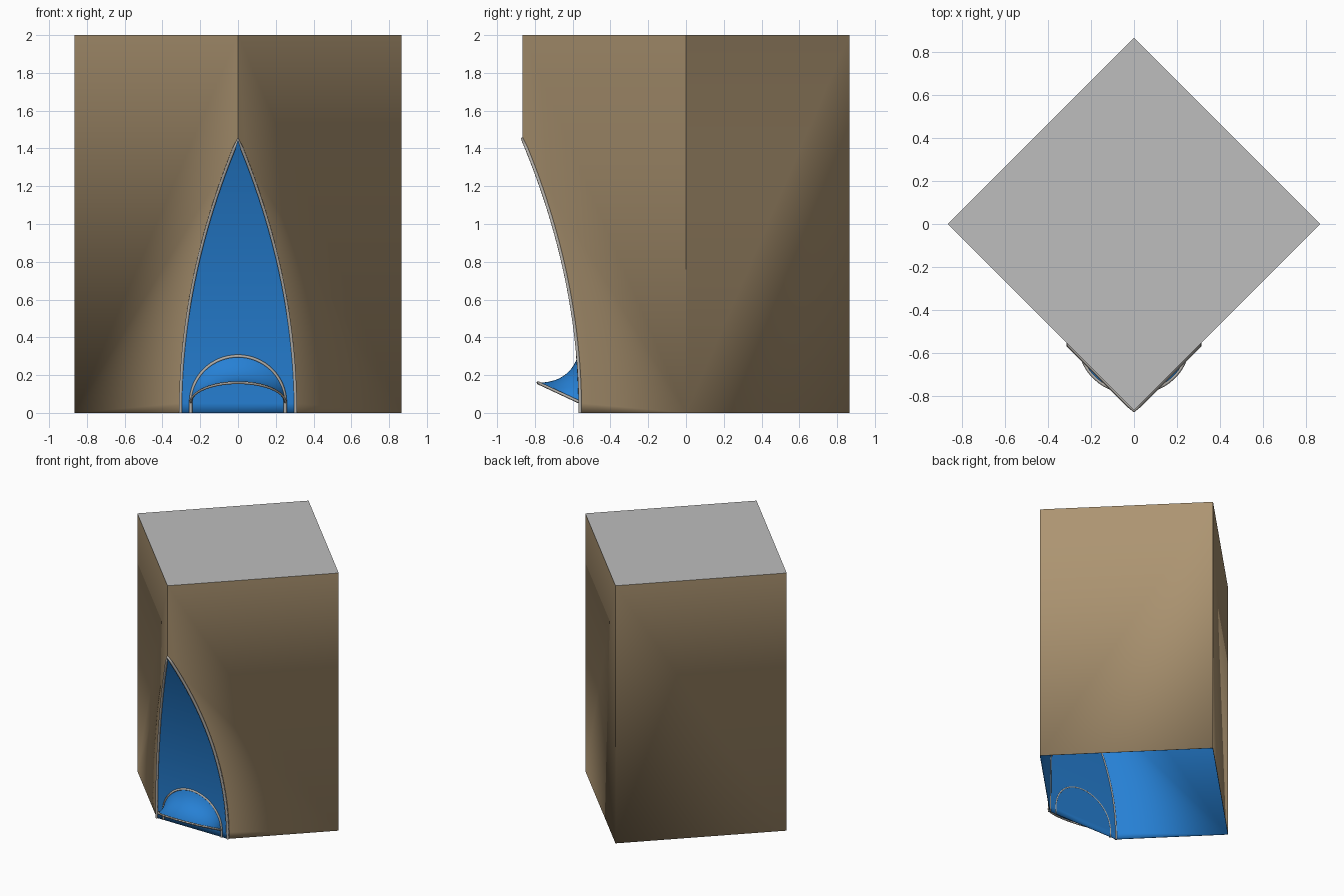
import bpy, bmesh, math
from mathutils import Vector

if "Cube" in bpy.data.objects:
    bpy.data.objects.remove(bpy.data.objects["Cube"])


def material(name, rgb):
    m = bpy.data.materials.new(name)
    lin = [c / 255 / 12.92 if c / 255 <= 0.04045 else ((c / 255 + 0.055) / 1.055) ** 2.4 for c in rgb]
    m.diffuse_color = (*lin, 1)
    m.use_nodes = True
    m.node_tree.nodes["Principled BSDF"].inputs["Base Color"].default_value = m.diffuse_color
    return m


ROOF = material("roof grey", (190, 190, 190))
WALL = material("wall tan", (172, 148, 113))
GLASS = material("glass blue", (38, 128, 212))
TRIM = material("trim grey", (178, 174, 168))

D, H = 0.865, 2.0             # half diagonal and height of the tower
CUT_Y, CUT_Z, N = -0.56, 1.45, 28
CX, CZ = 0.25, 0.055          # canopy half width and spring height


def facade_y(z):
    return CUT_Y - (D + CUT_Y) * (z / CUT_Z) ** 2


def finish(name, bm, mats, smooth=True):
    me = bpy.data.meshes.new(name)
    bm.to_mesh(me)
    bm.free()
    ob = bpy.data.objects.new(name, me)
    bpy.context.collection.objects.link(ob)
    for m in mats:
        me.materials.append(m)
    if smooth:
        bpy.ops.object.select_all(action='DESELECT')
        ob.select_set(True)
        bpy.context.view_layer.objects.active = ob
        bpy.ops.object.shade_smooth_by_angle(angle=math.radians(30))
    return ob


def tube(name, pts, r):
    """Thin square bar swept along a path."""
    cu = bpy.data.curves.new(name, 'CURVE')
    cu.dimensions = '3D'
    cu.bevel_depth, cu.bevel_resolution, cu.use_fill_caps = r, 0, True
    sp = cu.splines.new('POLY')
    sp.points.add(len(pts) - 1)
    for p, co in zip(sp.points, pts):
        p.co = (*co, 1)
    cu.materials.append(TRIM)
    ob = bpy.data.objects.new(name, cu)
    bpy.context.collection.objects.link(ob)
    bpy.ops.object.select_all(action='DESELECT')
    ob.select_set(True)
    bpy.context.view_layer.objects.active = ob
    bpy.ops.object.convert(target='MESH')


# Tower shell: open underneath, front corner carved by a curved glass face
bm = bmesh.new()
zs = [CUT_Z * i / N for i in range(N + 1)]
edge = {}
for s in (-1, 1):
    edge[s] = [bm.verts.new((s * (D + facade_y(z)), facade_y(z), z)) for z in zs[:-1]]
apex = bm.verts.new((0, -D, CUT_Z))
top = {k: bm.verts.new((x, y, H)) for k, x, y in
       (("f", 0, -D), (1, D, 0), ("b", 0, D), (-1, -D, 0))}
low = {k: bm.verts.new((x, y, 0)) for k, x, y in ((1, D, 0), ("b", 0, D), (-1, -D, 0))}
roof = bm.faces.new([top["f"], top[1], top["b"], top[-1]])
roof.material_index = 0
for s in (-1, 1):
    bm.faces.new(edge[s] + [apex, top["f"], top[s], low[s]]).material_index = 1
    bm.faces.new([low[s], top[s], top["b"], low["b"]]).material_index = 1
for i in range(N - 1):
    bm.faces.new([edge[-1][i], edge[1][i], edge[1][i + 1], edge[-1][i + 1]]).material_index = 2
bm.faces.new([edge[-1][-1], edge[1][-1], apex]).material_index = 2
bmesh.ops.recalc_face_normals(bm, faces=bm.faces)
roof.normal_update()
if roof.normal.z < 0:
    bmesh.ops.reverse_faces(bm, faces=bm.faces)
tower = finish("tower", bm, [ROOF, WALL, GLASS])
mod = tower.modifiers.new("blue lining", 'SOLIDIFY')
mod.thickness, mod.offset = 0.005, -1
mod.material_offset = mod.material_offset_rim = 2

# Grey trim along the edge of the carved face
half = [Vector((D + facade_y(z), facade_y(z), z)) for z in zs]
tube("facade_trim", [Vector((-p.x, p.y, p.z)) for p in half] + half[-2::-1], 0.011)

# Entrance canopy: flared hood from the wall arch to the projecting lip
arch, lip, rows = [], [], []
M, K = 32, 10
bm = bmesh.new()
for i in range(M + 1):
    a = math.pi * i / M
    c, s = CX * math.cos(a), math.sin(a)
    za = CZ + 0.245 * s
    A = Vector((c, facade_y(za), za))
    B = Vector((c, CUT_Y - 0.06 * s, CZ + 0.105 * s))
    L = Vector((c, CUT_Y - 0.225 * s, CZ + 0.105 * s))
    arch.append(A)
    lip.append(L)
    if 0 < i < M:
        rows.append([bm.verts.new(A * (1 - t) ** 2 + B * 2 * t * (1 - t) + L * t * t)
                     for t in (k / K for k in range(K + 1))])
for r, q in zip(rows, rows[1:]):
    for k in range(K):
        bm.faces.new([r[k], r[k + 1], q[k + 1], q[k]])
for row, p in ((rows[0], arch[0]), (rows[-1], arch[-1])):
    v = bm.verts.new(p)
    for k in range(K):
        f = [v, row[k], row[k + 1]]
        bm.faces.new(f if row is rows[-1] else [v, row[k + 1], row[k]])
bmesh.ops.recalc_face_normals(bm, faces=bm.faces)
bm.faces.ensure_lookup_table()
if bm.faces[len(bm.faces) // 2].normal.z < 0:
    bmesh.ops.reverse_faces(bm, faces=bm.faces)
canopy = finish("canopy", bm, [GLASS])

# Canopy trim: doorway arch with legs to the ground, and the front lip
foot = [Vector((x, CUT_Y, 0)) for x in (CX, -CX)]
tube("arch_trim", [foot[0]] + arch + [foot[1]], 0.009)
tube("lip_trim", lip, 0.008)
